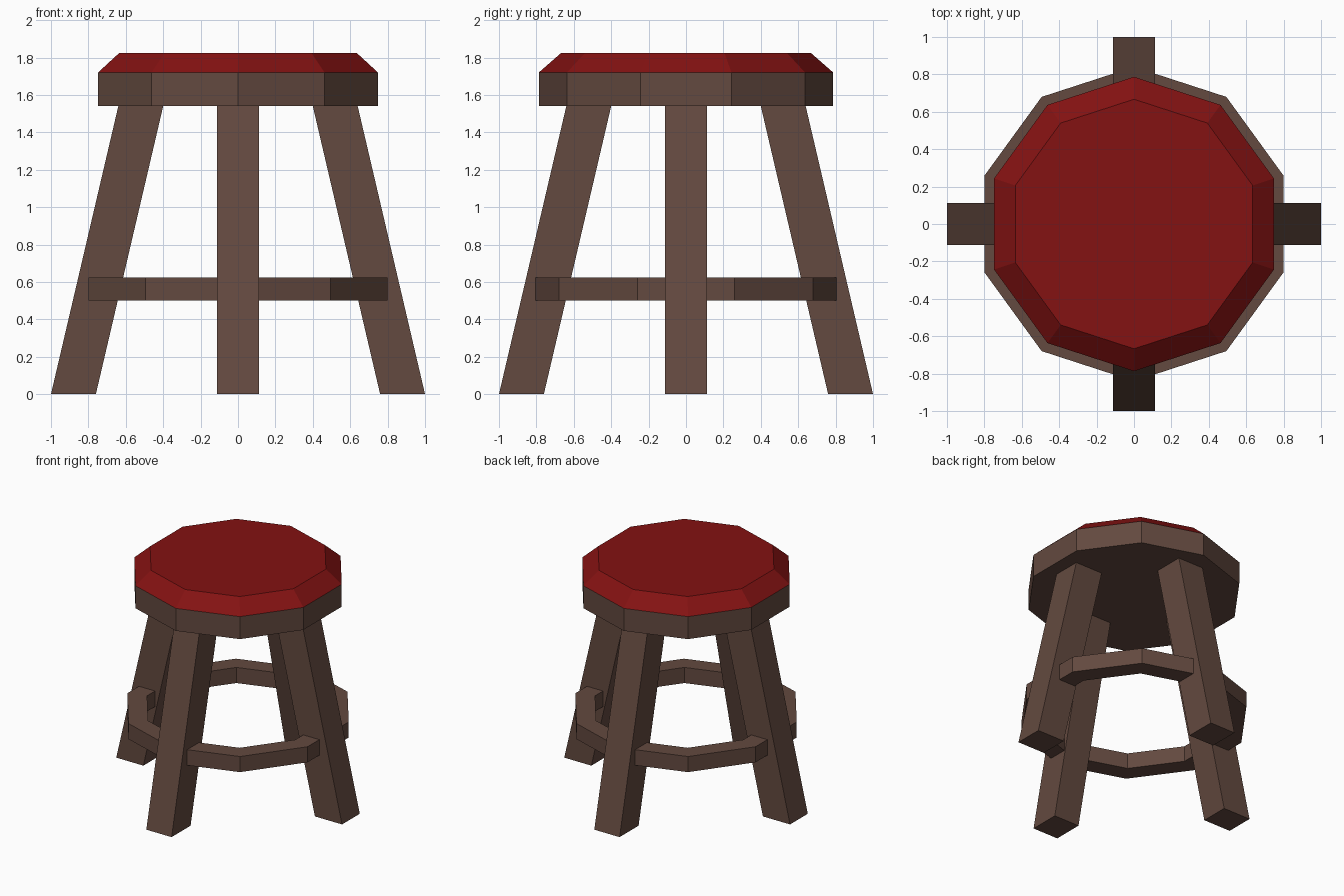
import bpy, bmesh
from math import sin, cos, tau

if "Cube" in bpy.data.objects:
    bpy.data.objects.remove(bpy.data.objects["Cube"])

SIDES = 10


def material(name, color):
    m = bpy.data.materials.new(name)
    m.diffuse_color = (*color, 1)
    m.use_nodes = True
    m.node_tree.nodes["Principled BSDF"].inputs["Base Color"].default_value = m.diffuse_color
    return m


wood = material("dark_wood", (0.125, 0.067, 0.050))
red = material("red_leather", (0.23, 0.006, 0.006))


def lofted(name, rings, mat, closed=False):
    """Skin a list of point loops; cap the ends, or join last to first."""
    bm = bmesh.new()
    loops = [[bm.verts.new(p) for p in ring] for ring in rings]
    n = len(loops[0])
    pairs = list(zip(loops, loops[1:]))
    if closed:
        pairs.append((loops[-1], loops[0]))
    else:
        bm.faces.new(loops[0])
        bm.faces.new(loops[-1])
    for a, b in pairs:
        for i in range(n):
            j = (i + 1) % n
            bm.faces.new((a[i], a[j], b[j], b[i]))
    bmesh.ops.recalc_face_normals(bm, faces=bm.faces)
    mesh = bpy.data.meshes.new(name)
    bm.to_mesh(mesh)
    bm.free()
    mesh.materials.append(mat)
    ob = bpy.data.objects.new(name, mesh)
    bpy.context.collection.objects.link(ob)
    return ob


def decagon(r, z):
    # one corner points along +y
    return [(r * sin(tau * i / SIDES), r * cos(tau * i / SIDES), z) for i in range(SIDES)]


def leg_section(inner, outer, z, half=0.112):
    return [(inner, -half, z), (outer, -half, z), (outer, half, z), (inner, half, z)]


# wooden seat and bevelled cushion
lofted("seat", [decagon(0.787, 1.54), decagon(0.787, 1.72)], wood)
lofted("cushion", [decagon(0.787, 1.72), decagon(0.667, 1.825)], red)

# four splayed legs, cut level at the floor and under the seat
for i, side in enumerate(("right", "back", "left", "front")):
    leg = lofted(side + "_leg", [leg_section(0.76, 1.0, 0), leg_section(0.40, 0.64, 1.54)], wood)
    leg.rotation_euler.z = i * tau / 4

# foot rail ring passing through the legs
lofted("foot_rail", [decagon(0.84, 0.5), decagon(0.84, 0.625),
                     decagon(0.69, 0.625), decagon(0.69, 0.5)], wood, closed=True)
